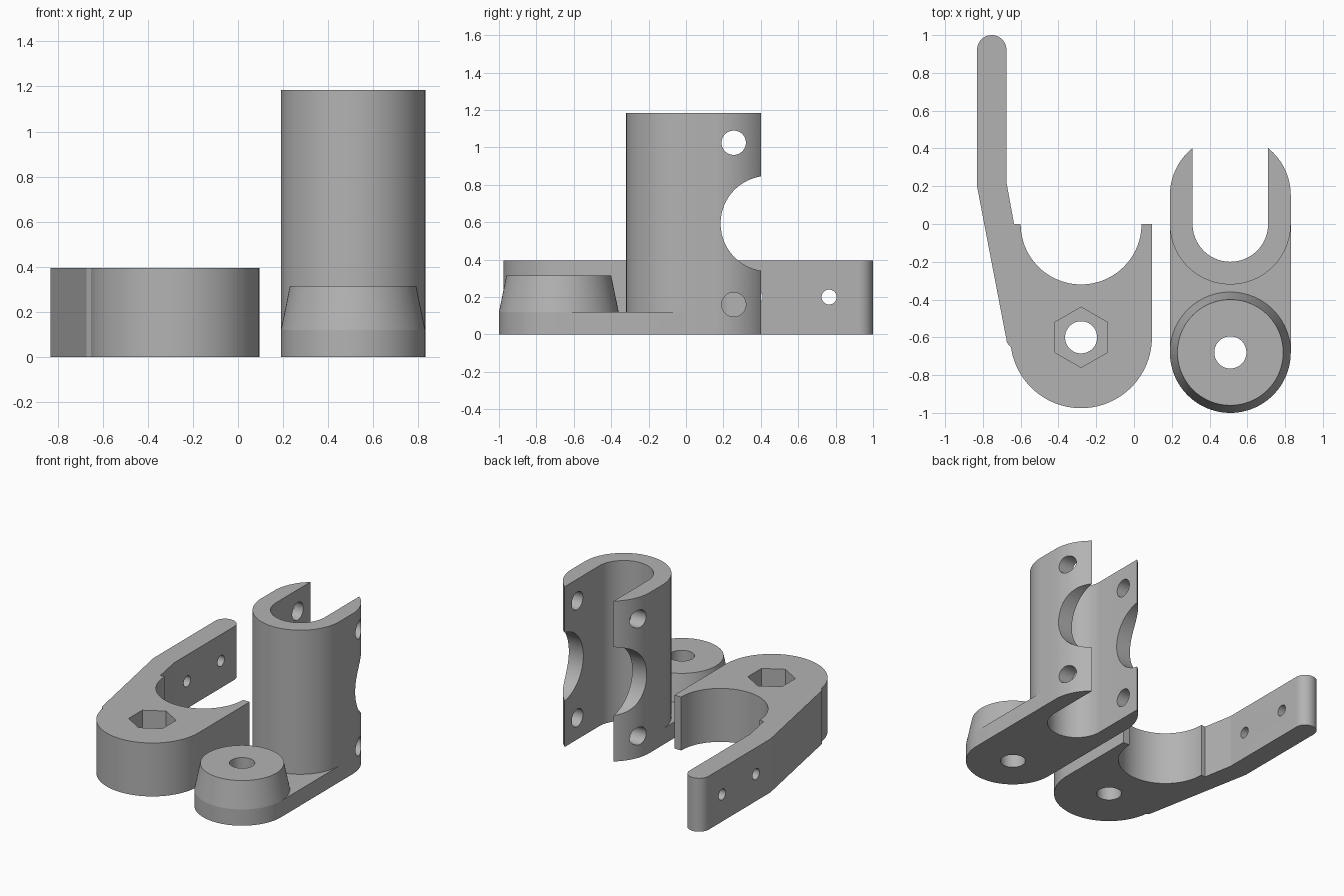
import bpy, bmesh
from math import cos, sin, pi, radians
from mathutils import Matrix, Vector

cube = bpy.data.objects.get("Cube")
if cube:
    bpy.data.objects.remove(cube, do_unlink=True)

grey = bpy.data.materials.new("plain grey")
grey.use_nodes = True
grey.diffuse_color = (0.45, 0.45, 0.45, 1)
grey.node_tree.nodes["Principled BSDF"].inputs["Base Color"].default_value = grey.diffuse_color


def arc(cx, cy, r, start, end, n=32):
    """Points on an arc, angles in degrees."""
    angles = [radians(start + (end - start) * i / n) for i in range(n + 1)]
    return [(cx + r * cos(a), cy + r * sin(a)) for a in angles]


def make_object(name, bm):
    bmesh.ops.recalc_face_normals(bm, faces=bm.faces)
    mesh = bpy.data.meshes.new(name)
    bm.to_mesh(mesh)
    bm.free()
    mesh.materials.append(grey)
    obj = bpy.data.objects.new(name, mesh)
    bpy.context.collection.objects.link(obj)
    return obj


def extrude(name, outline, height):
    bm = bmesh.new()
    face = bm.faces.new([bm.verts.new((x, y, 0)) for x, y in outline])
    top = bmesh.ops.extrude_face_region(bm, geom=[face])["geom"]
    verts = [v for v in top if isinstance(v, bmesh.types.BMVert)]
    bmesh.ops.translate(bm, verts=verts, vec=(0, 0, height))
    return make_object(name, bm)


def cylinder(name, centre, r1, r2, depth, axis="z", sides=64):
    turn = Matrix.Rotation(pi / 2, 4, "Y") if axis == "x" else Matrix()
    bm = bmesh.new()
    bmesh.ops.create_cone(bm, cap_ends=True, segments=sides, radius1=r1, radius2=r2,
                          depth=depth, matrix=Matrix.Translation(Vector(centre)) @ turn)
    return make_object(name, bm)


def cut(obj, centre, r, depth, axis="z", sides=64):
    cutter = cylinder("cutter", centre, r, r, depth, axis, sides)
    cutter.hide_render = True
    mod = obj.modifiers.new("hole", "BOOLEAN")
    mod.operation = "DIFFERENCE"
    mod.solver = "EXACT"
    mod.object = cutter
    bpy.context.view_layer.objects.active = obj
    bpy.ops.object.modifier_apply(modifier=mod.name)
    bpy.data.objects.remove(cutter, do_unlink=True)


def smooth(obj):
    bpy.ops.object.select_all(action="DESELECT")
    obj.select_set(True)
    bpy.context.view_layer.objects.active = obj
    bpy.ops.object.shade_smooth_by_angle(angle=radians(8))


# Lever clamp: rounded head, half-round cradle and long arm
px, py = -0.28, -0.6
clamp_outline = (
    arc(px, py, 0.375, -172, 0, 48)
    + [(0.095, 0), (0.04, 0)]
    + arc(px, 0, 0.32, 0, -180, 48)[1:]
    + [(-0.635, 0), (-0.675, 0.22)]
    + arc(-0.753, 0.922, 0.078, 0, 180, 24)
    + [(-0.831, 0.2), (-0.672, -0.63)]
)
clamp = extrude("lever_clamp", clamp_outline, 0.395)
cut(clamp, (px, py, 0.2), 0.085, 1)
cut(clamp, (px, py, 0.395), 0.16, 0.36, sides=6)
# Turn check: hexagon corners point along x; arm pin holes follow
for y in (0.37, 0.765):
    cut(clamp, (-0.75, y, 0.2), 0.04, 0.5, "x", 32)

# Slotted tower: U-shaped wall with converging tips
tx, r_out, r_in = 0.51, 0.32, 0.2
tower_outline = (
    arc(tx, 0.152, r_out, 51.3, 0, 16)
    + arc(tx, 0, r_out, 0, -180, 48)
    + arc(tx, 0.152, r_out, 180, 128.7, 16)
    + arc(tx, 0, r_in, 180, 360, 40)
)
tower = extrude("slotted_tower", tower_outline, 1.185)
cut(tower, (tx, 0.44, 0.593), 0.255, 1, "x", 96)
for z in (0.16, 1.025):
    cut(tower, (tx, 0.255, z), 0.065, 1, "x", 48)

# Foot plate joining the tower to the boss
by = -0.68
foot = extrude("foot_plate", arc(tx, by, r_out, -180, 0, 48)
               + arc(tx, 0, r_out, 0, -180, 48), 0.12)
cut(foot, (tx, by, 0.1), 0.085, 1)

# Tapered boss on the plate
boss = cylinder("tapered_boss", (tx, by, 0.2175), r_out, 0.28, 0.195, sides=96)
cut(boss, (tx, by, 0.2), 0.085, 1)

for part in (clamp, tower, foot, boss):
    smooth(part)
